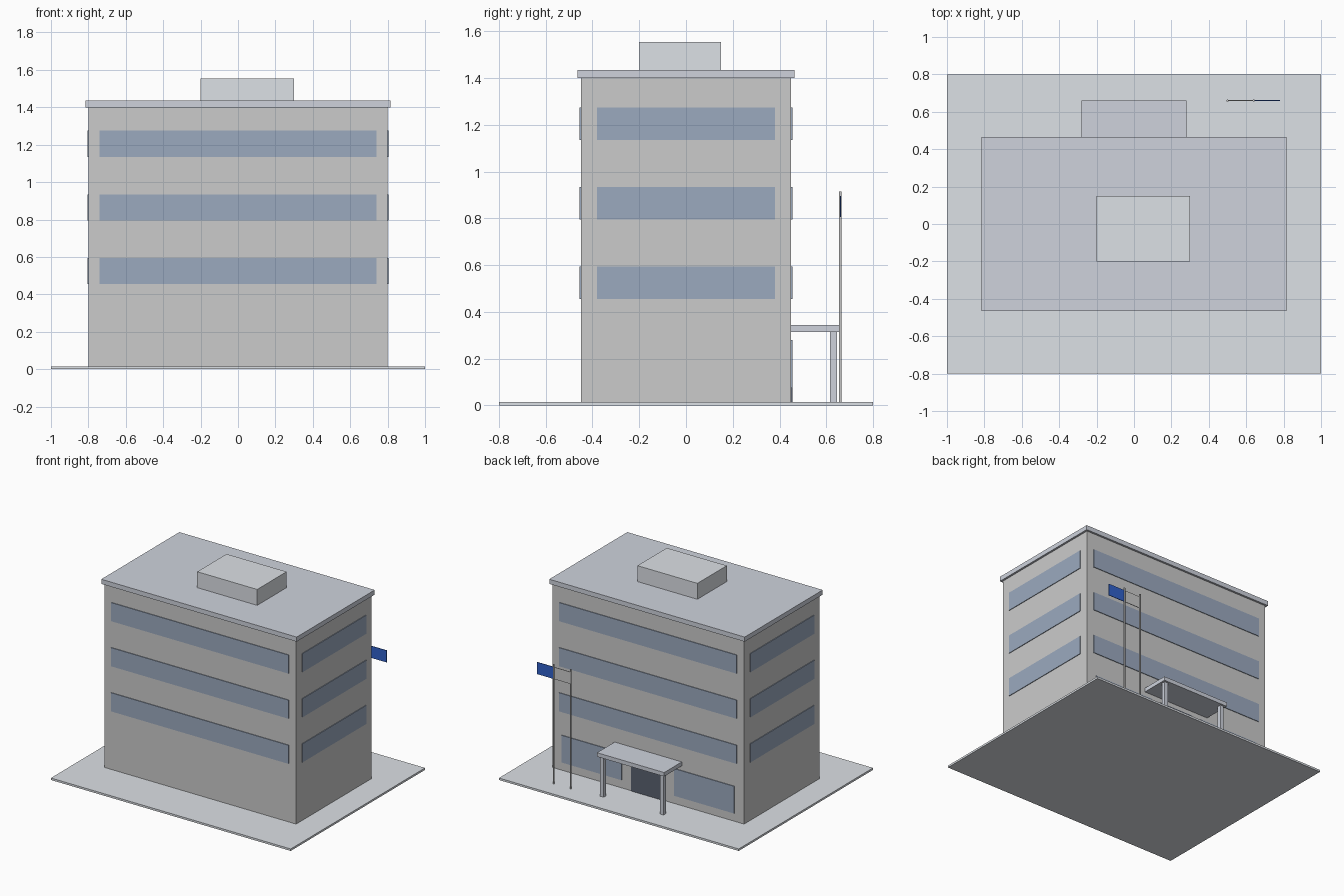
import bpy

if "Cube" in bpy.data.objects:
    bpy.data.objects.remove(bpy.data.objects["Cube"])


def material(name, r, g, b):
    m = bpy.data.materials.new(name)
    m.diffuse_color = (r, g, b, 1)
    m.use_nodes = True
    m.node_tree.nodes["Principled BSDF"].inputs["Base Color"].default_value = m.diffuse_color
    return m


GLASS = material("glass", 0.33, 0.40, 0.52)
DARK = material("door_dark", 0.10, 0.12, 0.16)
BLUE = material("flag_blue", 0.03, 0.12, 0.60)
SLAB = material("slab_grey", 0.62, 0.65, 0.72)
PAVING = material("paving_grey", 0.72, 0.75, 0.79)


def box(name, x, y, z, mat=None):
    """Box from (min, max) ranges on each axis."""
    bpy.ops.mesh.primitive_cube_add(size=1, location=[sum(r) / 2 for r in (x, y, z)])
    o = bpy.context.object
    o.name = name
    o.scale = [r[1] - r[0] for r in (x, y, z)]
    bpy.ops.object.transform_apply(location=False, rotation=False, scale=True)
    if mat:
        o.data.materials.append(mat)
    return o


BASE = 0.015
T = 0.005   # how far glass stands off the wall

# Plot, main block and roof
box("paving", (-1, 1), (-0.8, 0.8), (0, BASE), PAVING)
box("main_block", (-0.8, 0.8), (-0.45, 0.45), (BASE, 1.4))
box("roof_slab", (-0.815, 0.815), (-0.465, 0.465), (1.4, 1.435), SLAB)
box("roof_plant_room", (-0.2, 0.3), (-0.2, 0.15), (1.435, 1.555), PAVING)

# Window bands on all four sides of the three upper floors
for i in range(3):
    z = (0.455 + 0.34 * i, 0.595 + 0.34 * i)
    for name, a, b in (("neg", -1, 0), ("pos", 0, 1)):
        y = (-0.45 - T, -0.45) if a else (0.45, 0.45 + T)
        x = (-0.8 - T, -0.8) if a else (0.8, 0.8 + T)
        box(f"long_window_{name}_{i + 1}", (-0.74, 0.74), y, z, GLASS)
        box(f"end_window_{name}_{i + 1}", x, (-0.38, 0.38), z, GLASS)

# Ground floor entrance on the back
wall = (0.45, 0.45 + T)
box("entrance_door", (-0.14, 0.14), wall, (BASE, 0.28), DARK)
box("canopy", (-0.28, 0.28), (0.45, 0.66), (0.315, 0.345), SLAB)
for name, s in (("left", -1), ("right", 1)):
    xs = sorted((0.22 * s, 0.72 * s))
    box(f"ground_window_{name}", xs, wall, (0.075, 0.28), GLASS)
    c = 0.25 * s
    box(f"canopy_column_{name}", (c - 0.015, c + 0.015), (0.615, 0.645), (BASE, 0.315), SLAB)

# Flagpoles and flags
for i, (px, mat) in enumerate(((0.5, None), (0.64, BLUE)), 1):
    bpy.ops.mesh.primitive_cylinder_add(vertices=12, radius=0.006, depth=0.9,
                                        location=(px, 0.66, BASE + 0.45))
    bpy.context.object.name = f"flagpole_{i}"
    bpy.ops.object.shade_smooth_by_angle()
    box(f"flag_{i}", (px, px + 0.14), (0.658, 0.662), (0.805, 0.895), mat)
